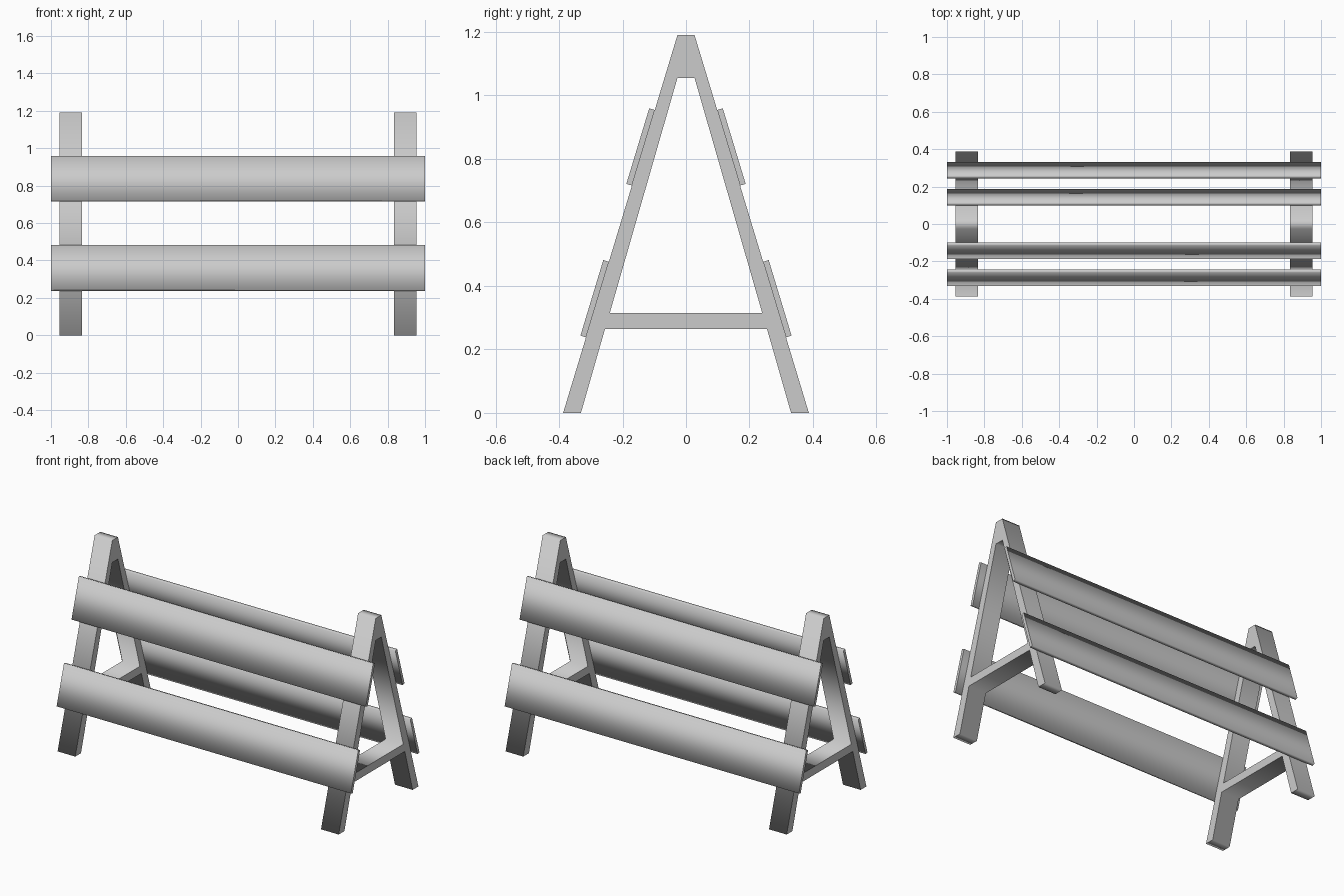
import bpy
from math import pi

if "Cube" in bpy.data.objects:
    bpy.data.objects.remove(bpy.data.objects["Cube"])


def prism(name, loops, x, half_width):
    """Extrude a side profile (y, z loops, later loops are holes) along x."""
    cu = bpy.data.curves.new(name, 'CURVE')
    cu.dimensions = '2D'
    cu.fill_mode = 'BOTH'
    cu.extrude = half_width
    for pts in loops:
        sp = cu.splines.new('POLY')
        sp.points.add(len(pts) - 1)
        for p, (y, z) in zip(sp.points, pts):
            p.co = (y, z, 0, 1)
        sp.use_cyclic_u = True
    ob = bpy.data.objects.new(name, cu)
    ob.location.x = x
    ob.rotation_euler = (pi / 2, 0, pi / 2)
    bpy.context.collection.objects.link(ob)
    bpy.ops.object.select_all(action='DESELECT')
    ob.select_set(True)
    bpy.context.view_layer.objects.active = ob
    bpy.ops.object.convert(target='MESH')
    return bpy.context.object


def symmetric(half):
    """Complete a half profile by mirroring it across y = 0."""
    return half + [(-y, z) for y, z in reversed(half)]


# A-shaped end frames: legs, apex block and crossbar in one profile
outline = symmetric([(0.027, 1.19), (0.387, 0), (0.331, 0), (0.255, 0.265)])
opening = symmetric([(0.027, 1.055), (0.24, 0.315)])
for side, x in (("left", -0.895), ("right", 0.895)):
    prism(side + "_a_frame", [outline, opening], x, 0.06)

# Planks lying on the sloping outer faces of the legs
SLOPE = 0.36 / 1.19
for level, z0 in (("lower", 0.238), ("upper", 0.716)):
    z1 = z0 + 0.238
    y0, y1 = 0.387 - SLOPE * z0, 0.387 - SLOPE * z1
    t, rise = 0.0175, 0.0055
    section = [(y0, z0), (y0 + t, z0 + rise), (y1 + t, z1 + rise), (y1, z1)]
    for face, s in (("front", -1), ("back", 1)):
        prism(f"{level}_{face}_plank", [[(s * y, z) for y, z in section]], 0, 1.0)
